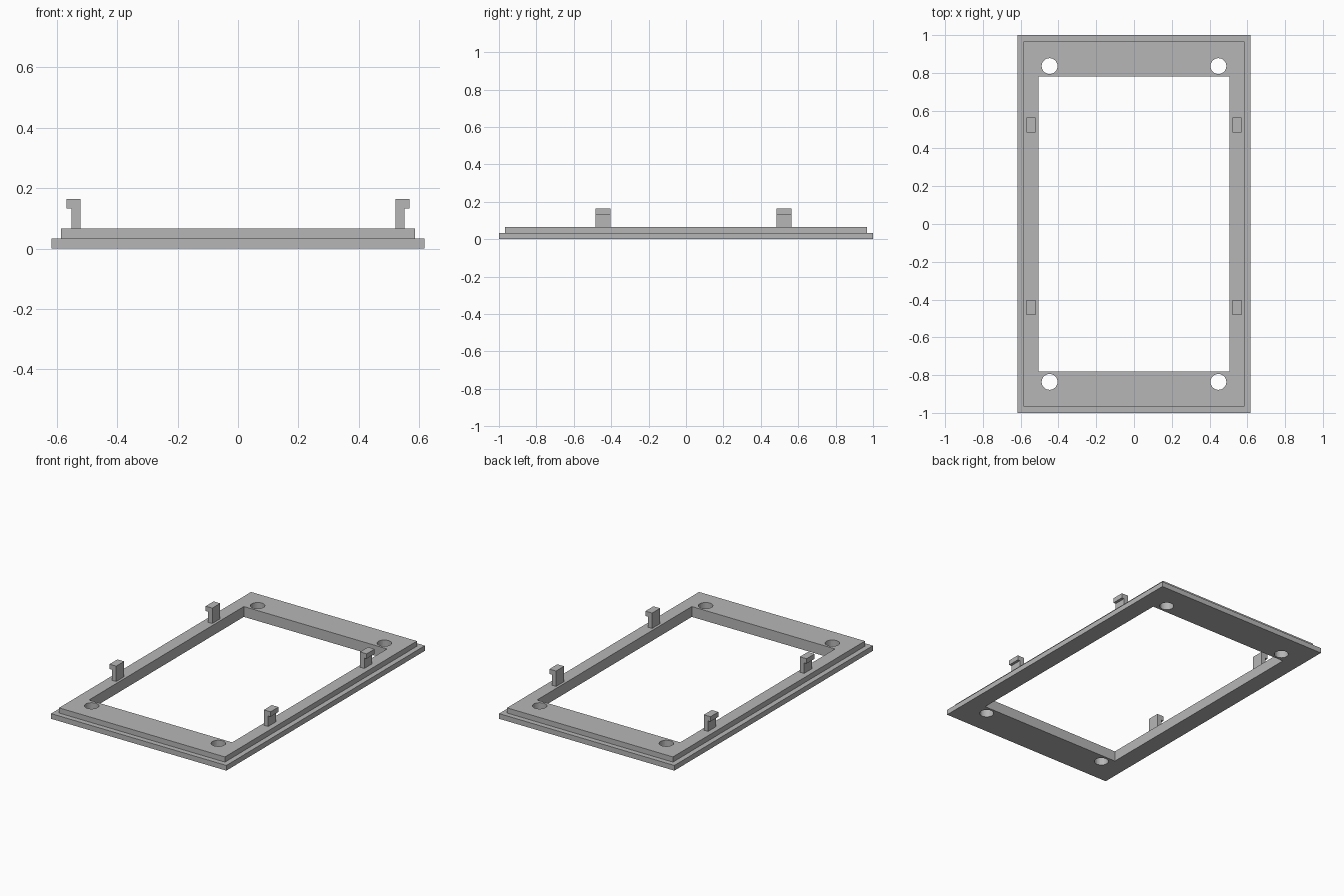
import bpy
import bmesh
from mathutils import Matrix, Vector

if "Cube" in bpy.data.objects:
    bpy.data.objects.remove(bpy.data.objects["Cube"], do_unlink=True)

# Material
GREY = (0.47, 0.47, 0.47, 1)
grey = bpy.data.materials.new("plain grey")
grey.use_nodes = True
grey.diffuse_color = GREY
grey.node_tree.nodes["Principled BSDF"].inputs["Base Color"].default_value = GREY

# Main dimensions
HALF_X, HALF_Y = 0.618, 1.0
STEP = 0.033
OPEN_X, OPEN_Y = 0.505, 0.78
HOLE_X, HOLE_Y, HOLE_R = 0.447, 0.836, 0.042
FRAME_TOP = 2 * STEP


def finish(bm, name):
    bmesh.ops.recalc_face_normals(bm, faces=bm.faces[:])
    mesh = bpy.data.meshes.new(name)
    bm.to_mesh(mesh)
    bm.free()
    mesh.materials.append(grey)
    obj = bpy.data.objects.new(name, mesh)
    bpy.context.collection.objects.link(obj)
    return obj


def add_box(bm, size, centre):
    matrix = Matrix.Translation(centre) @ Matrix.Diagonal((*size, 1))
    return bmesh.ops.create_cube(bm, size=1, matrix=matrix)


# Stepped frame: base plate with a raised, inset upper tier
bm = bmesh.new()
add_box(bm, (2 * HALF_X, 2 * HALF_Y, STEP), (0, 0, STEP / 2))
top = max(bm.faces, key=lambda f: f.calc_center_median().z)
bmesh.ops.inset_region(bm, faces=[top], thickness=STEP, use_even_offset=True)
raised = bmesh.ops.extrude_discrete_faces(bm, faces=[top])["faces"]
bmesh.ops.translate(bm, verts=raised[0].verts[:], vec=(0, 0, STEP))
frame = finish(bm, "stepped_frame")

# Window opening and four corner screw holes
bm = bmesh.new()
add_box(bm, (2 * OPEN_X, 2 * OPEN_Y, 1), (0, 0, 0))
for sx in (-1, 1):
    for sy in (-1, 1):
        bmesh.ops.create_cone(
            bm, cap_ends=True, segments=24, radius1=HOLE_R, radius2=HOLE_R, depth=1,
            matrix=Matrix.Translation((sx * HOLE_X, sy * HOLE_Y, 0)))
cutter = finish(bm, "opening_cutter")
cutter.hide_render = True

cut = frame.modifiers.new("openings", 'BOOLEAN')
cut.operation = 'DIFFERENCE'
cut.solver = 'EXACT'
cut.object = cutter
bpy.context.view_layer.objects.active = frame
bpy.ops.object.modifier_apply(modifier=cut.name)
bpy.data.objects.remove(cutter, do_unlink=True)

# Snap clips: upright stem with an outward lip, extruded along y
CLIP_WIDTH = 0.08
CLIP_PROFILE = [(0.521, FRAME_TOP), (0.551, FRAME_TOP), (0.551, 0.133),
                (0.568, 0.133), (0.568, 0.164), (0.521, 0.164)]
for side, sx in (("left", 1), ("right", -1)):
    for end, y in (("front", -0.443), ("back", 0.525)):
        bm = bmesh.new()
        verts = [bm.verts.new((sx * x, y - CLIP_WIDTH / 2, z)) for x, z in CLIP_PROFILE]
        face = bm.faces.new(verts)
        extruded = bmesh.ops.extrude_face_region(bm, geom=[face])["geom"]
        moved = [g for g in extruded if isinstance(g, bmesh.types.BMVert)]
        bmesh.ops.translate(bm, verts=moved, vec=Vector((0, CLIP_WIDTH, 0)))
        finish(bm, f"{end}_{side}_clip")
